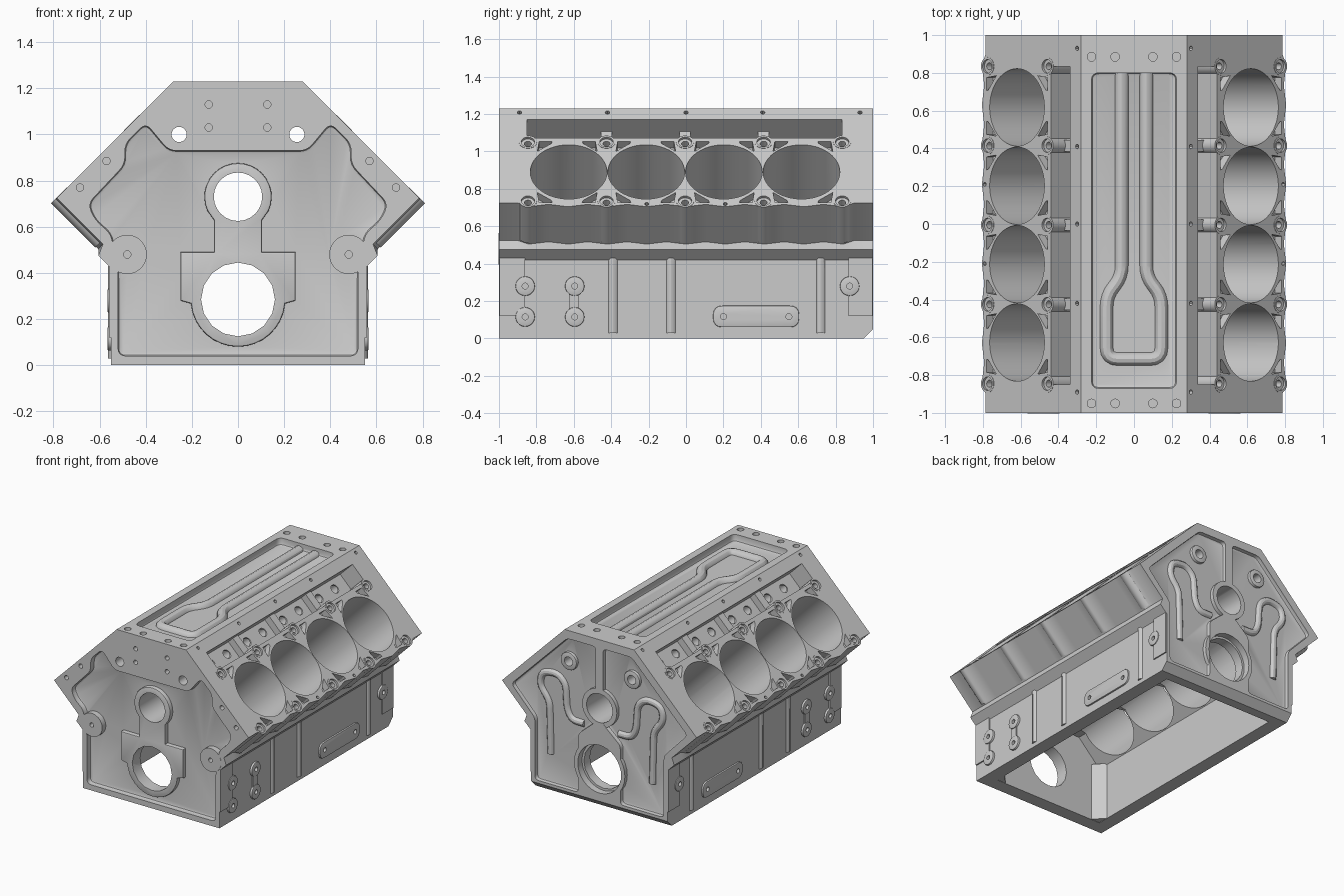
import bpy, bmesh
from math import sin, cos, pi, radians, sqrt
from mathutils import Vector

if "Cube" in bpy.data.objects:
    bpy.data.objects.remove(bpy.data.objects["Cube"])

Q = 1 / sqrt(2)
tool = bmesh.new()          # collects solids for the next boolean


# Face frames: (a, b) in the face plane, c = depth into the block
def front(a, b, c): return (a, c - 1, b)
def back(a, b, c): return (a, 1 - c, b)
def top(a, b, c): return (a, b, 1.23 - c)
def side(s): return lambda a, b, c: (s * (0.55 - c), a, b)
def deck(s): return lambda u, v, c: (s * (0.28 + (u - c) * Q), v, 1.23 - (u + c) * Q)


# 2D outline helpers
def arc(x, y, r, a0, a1, n):
    return [(x + r * cos(radians(a0 + (a1 - a0) * i / n)),
             y + r * sin(radians(a0 + (a1 - a0) * i / n))) for i in range(n + 1)]


def circle(x, y, r, n=20): return arc(x, y, r, 90, 450, n)[:-1]


def box(x0, x1, y0, y1): return [(x0, y0), (x1, y0), (x1, y1), (x0, y1)]


def mirrored(half): return half + [(-x, y) for x, y in reversed(half) if abs(x) > 1e-6]


def flip(pts): return [(-x, y) for x, y in pts]


def rounded(pts, r, closed=True, n=4):
    out = []
    for i, p in enumerate(pts):
        if not closed and i in (0, len(pts) - 1):
            out.append(p)
            continue
        p, a, b = Vector(p), Vector(pts[i - 1]), Vector(pts[(i + 1) % len(pts)])
        a = p + (a - p).normalized() * min(r, (a - p).length * 0.45)
        b = p + (b - p).normalized() * min(r, (b - p).length * 0.45)
        for k in range(n + 1):
            t = k / n
            out.append(tuple(a * (1 - t) ** 2 + p * 2 * t * (1 - t) + b * t * t))
    return out


def add(bm):
    bmesh.ops.recalc_face_normals(bm, faces=bm.faces)
    me = bpy.data.meshes.new("part")
    bm.to_mesh(me)
    tool.from_mesh(me)
    bpy.data.meshes.remove(me)
    bm.free()


# Extruded outline; the c1 end may carry a fillet
def prism(pts, frame, c0, c1, fillet=0):
    bm = bmesh.new()
    rings = [[bm.verts.new(frame(x, y, c)) for x, y in pts] for c in (c0, c1)]
    n = len(pts)
    bm.faces.new(rings[0])
    cap = bm.faces.new(rings[1])
    for i in range(n):
        j = (i + 1) % n
        bm.faces.new((rings[0][i], rings[0][j], rings[1][j], rings[1][i]))
    bmesh.ops.recalc_face_normals(bm, faces=bm.faces)
    if fillet:
        bmesh.ops.bevel(bm, geom=list(cap.edges), offset=fillet, segments=2,
                        profile=0.5, affect='EDGES')
    add(bm)


# Round rib swept along a path lying in a face
def tube(path, frame, r, c, n=12):
    bm, rings = bmesh.new(), []
    for i, p in enumerate(path):
        t = (Vector(path[min(i + 1, len(path) - 1)]) - Vector(path[max(i - 1, 0)])).normalized()
        rings.append([bm.verts.new(frame(p[0] - t.y * r * cos(k * 2 * pi / n),
                                         p[1] + t.x * r * cos(k * 2 * pi / n),
                                         c + r * sin(k * 2 * pi / n))) for k in range(n)])
    for a, b in zip(rings, rings[1:]):
        for k in range(n):
            bm.faces.new((a[k], a[(k + 1) % n], b[(k + 1) % n], b[k]))
    bm.faces.new(rings[0])
    bm.faces.new(rings[-1])
    add(bm)


# Apply all collected solids to the block
def apply(op):
    global tool
    me = bpy.data.meshes.new("cutter")
    tool.to_mesh(me)
    tool.free()
    tool = bmesh.new()
    cutter = bpy.data.objects.new("cutter", me)
    cutter.hide_render = True
    bpy.context.collection.objects.link(cutter)
    mod = block.modifiers.new("bool", 'BOOLEAN')
    mod.operation, mod.object, mod.solver, mod.use_self = op, cutter, 'EXACT', True
    dg = bpy.context.evaluated_depsgraph_get()
    result = bpy.data.meshes.new_from_object(block.evaluated_get(dg))
    block.modifiers.clear()
    block.data = result
    bpy.data.objects.remove(cutter)


# Block body: V profile lofted along y with wavy bank walls
stations = [(-1, -0.02), (-0.9, -0.02)]
stations += [(i * 0.105, -0.01 if i % 2 else 0.008) for i in range(-8, 9)]
stations += [(0.9, -0.02), (1, -0.02)]
bm, rings = bmesh.new(), []
for y, w in stations:
    w *= Q
    half = [(0.28, 1.23), (0.80 + w, 0.71 - w), (0.60 + w, 0.51 - w),
            (0.605, 0.475), (0.55, 0.42), (0.55, 0)]
    rings.append([bm.verts.new((x, y, z)) for x, z in mirrored(half)])
for a, b in zip(rings, rings[1:]):
    for k in range(len(a)):
        bm.faces.new((a[k - 1], a[k], b[k], b[k - 1]))
bm.faces.new(rings[0])
bm.faces.new(rings[-1])
bmesh.ops.recalc_face_normals(bm, faces=bm.faces)
mesh = bpy.data.meshes.new("engine_block")
bm.to_mesh(mesh)
bm.free()
block = bpy.data.objects.new("engine_block", mesh)
bpy.context.collection.objects.link(block)

SIDES = (1, -1)
BOLTS = [i * 0.42 - 0.005 for i in range(-2, 3)]
BORES = [(i - 1.5) * 0.415 - 0.005 for i in range(4)]

# Open crankcase and rear bottom chamfer
prism(mirrored([(0.45, -0.05), (0.45, 0.42), (0.27, 0.60)]), front, 0.1, 1.88)
prism([(0.94, -0.01), (1.1, -0.01), (1.1, 0.15)], side(1), -0.2, 1.3)
apply('DIFFERENCE')

# Recesses: front cover, rear panels, top valley, lifter pockets
prism(rounded(mirrored([(0.30, 0.93), (0.40, 1.05), (0.49, 0.96), (0.49, 0.87), (0.65, 0.70),
                        (0.62, 0.63), (0.55, 0.57), (0.52, 0.40), (0.52, 0.04)]), 0.035),
      front, -0.05, 0.04, 0.012)
panel = rounded([(0.17, 0.07), (0.17, 0.50), (0.03, 0.62), (0.03, 1.17), (0.26, 1.17),
                 (0.71, 0.72), (0.52, 0.52), (0.52, 0.07)], 0.03)
prism(panel, back, -0.05, 0.03, 0.01)
prism(flip(panel), back, -0.05, 0.03, 0.01)
prism(rounded(box(-0.225, 0.225, -0.87, 0.80), 0.04), top, -0.05, 0.05, 0.015)
for s in SIDES:
    prism(box(0.085, 0.225, -0.85, 0.835), deck(s), -0.05, 0.14)
apply('DIFFERENCE')

# Raised front bearing surround and front side bosses
prism(mirrored(arc(0, 0.285, 0.205, -90, -5, 8) + [(0.25, 0.28), (0.25, 0.49), (0.105, 0.49),
      (0.105, 0.63)] + arc(0, 0.73, 0.146, -25, 90, 10)), front, 0.06, 0.008, 0.008)
for s in SIDES:
    prism(circle(s * 0.48, 0.48, 0.085, 28), front, 0.06, -0.002)
    prism(circle(s * 0.255, 1.0, 0.065), back, 0.05, 0.008, 0.006)
    # Angled inner corners behind the front wall
    prism([(s * 0.47, -0.92), (s * 0.36, -0.92), (s * 0.47, -0.80)], top, 0.80, 1.228)
# Rear bearing rings
prism(circle(0, 0.73, 0.14, 32), back, 0.05, 0.002)
prism(circle(0, 0.285, 0.205, 32), back, 0.05, 0.002)
# Keyhole rib in the top valley
half = [(0.065, 0.82), (0.065, -0.28), (0.145, -0.38), (0.145, -0.715)]
tube(rounded(mirrored(half), 0.06, False), top, 0.036, 0.055)
for s in SIDES:
    # Hooked oil ribs on the rear
    hook = [(0.14, 0.57), (0.24, 0.57), (0.28, 0.64), (0.29, 0.82), (0.36, 0.88),
            (0.48, 0.86), (0.50, 0.76), (0.42, 0.66), (0.41, 0.28)]
    tube(rounded([(s * x, y) for x, y in hook], 0.05, False), back, 0.026, 0.034)
    # Head bolt bosses
    for y in BOLTS:
        prism(circle(0.255, y, 0.048), deck(s), -0.002, 0.16)
        prism(circle(0.70, y, 0.048), deck(s), -0.002, 0.27)
    # Side wall ribs, mount plate and end pads
    for y in (-0.39, -0.08, 0.72):
        tube([(y, 0.03), (y, 0.33), (y, 0.43)], side(s), 0.028, 0.015)
    prism(rounded(box(0.145, 0.605, 0.06, 0.175), 0.05), side(s), 0.03, -0.012, 0.005)
    prism(box(-0.998, -0.86, 0.12, 0.46), side(s), 0.03, -0.009)
    prism(box(0.87, 0.998, 0.12, 0.46), side(s), 0.03, -0.009)
    prism(box(-0.625, -0.575, 0.11, 0.28), side(s), 0.03, -0.009)
apply('UNION')

# Side bolt bosses and webs in the lifter pockets
SIDE_BOSSES = [(-0.86, 0.115), (-0.86, 0.28), (-0.595, 0.115), (-0.595, 0.28), (0.875, 0.28)]
for s in SIDES:
    for y, z in SIDE_BOSSES:
        prism(circle(y, z, 0.052), side(s), 0.03, -0.015, 0.005)
    for y in BOLTS[1:-1]:
        prism(box(0.07, 0.235, y - 0.03, y + 0.03), deck(s), 0.09, 0.16)
apply('UNION')

# Cylinder bores, shaft tunnels, oil galleries, deck water pockets
prism(circle(0, 0.73, 0.105, 24), front, -0.1, 2.1)
prism(circle(0, 0.285, 0.16, 16), front, -0.1, 2.1)
for s in SIDES:
    prism(circle(s * 0.255, 1.0, 0.033), front, -0.1, 2.1)
    for y in BORES:
        prism(circle(0.48, y, 0.205, 48), deck(s), -0.05, 0.56)
    for y in BOLTS:
        for u in (0.255, 0.70):
            prism(circle(u, y, 0.036), deck(s), -0.05, 0.012)
        for d in SIDES:
            if abs(y + d * 0.1) > 0.9:
                continue
            tri = [(0.25, 0.06), (0.25, 0.13), (0.265, 0.125), (0.325, 0.05)]
            for m in SIDES:
                prism([(0.48 + m * (u - 0.48), y + d * v) for u, v in tri], deck(s), -0.05, 0.05)
apply('DIFFERENCE')

# Small bolt holes, lifter holes and rear main counterbore
prism(circle(0, 0.285, 0.175, 32), back, -0.05, 0.05)
for s in SIDES:
    for x, z in ((0.57, 0.885), (0.685, 0.77), (0.48, 0.48), (0.127, 1.13), (0.127, 1.03)):
        prism(circle(s * x, z, 0.016, 14), front, -0.05, 0.07)
    for y in (-0.95, 0.885):
        for x in (0.1, 0.225):
            prism(circle(s * x, y, 0.023, 14), top, -0.05, 0.07)
    for y in BOLTS:
        for u in (0.255, 0.70):
            prism(circle(u, y, 0.019, 14), deck(s), -0.05, 0.1)
    for y in (-0.89, -0.42, 0, 0.41, 0.93):
        prism(circle(0.03, y, 0.012, 12), deck(s), -0.05, 0.04)
    for y in (-0.21, 0.21):
        prism(circle(0.722, y, 0.011, 12), deck(s), -0.05, 0.04)
    for y in BORES:
        for d in (-0.09, 0.09):
            prism(circle(0.15, y + d, 0.032, 16), deck(s), 0.1, 0.19)
    for y, z in SIDE_BOSSES + [(0.20, 0.117), (0.55, 0.117)]:
        prism(circle(y, z, 0.016, 14), side(s), -0.06, 0.03)
apply('DIFFERENCE')
tool.free()

# Smooth curved walls, keep machined edges sharp
block.select_set(True)
bpy.context.view_layer.objects.active = block
bpy.ops.object.shade_smooth_by_angle(angle=radians(30))
